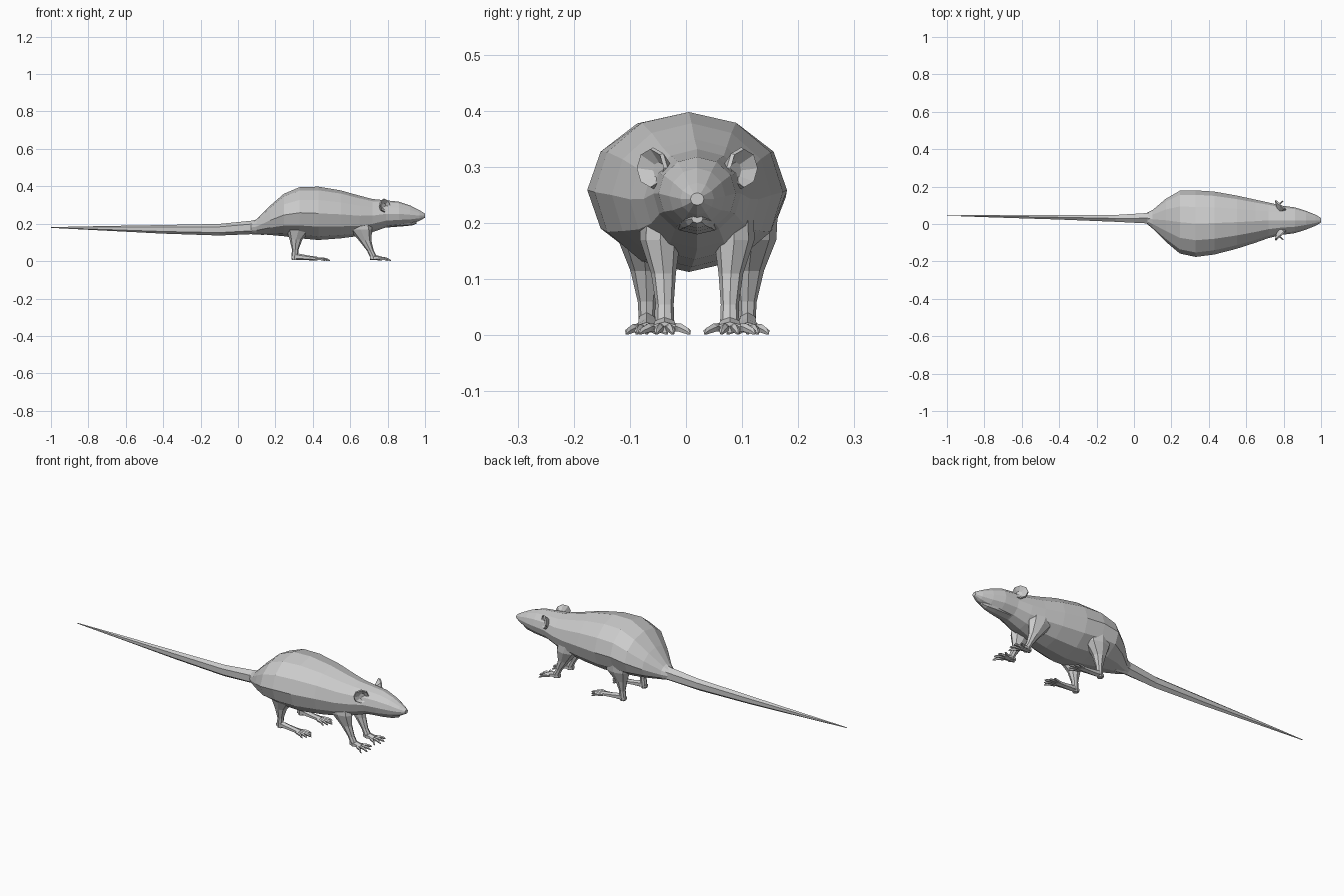
import bpy, bmesh, math
from mathutils import Vector, Matrix

MID_Y = 0.02  # the animal's midline sits slightly off the origin


def loft(bm, stations, n, axis='X', mat=None):
    """Skin elliptical rings (x, y, z, a, b): axis X -> a=y,b=z; axis Z -> a=x,b=y."""
    mat = mat or Matrix()
    rings = []
    for x, y, z, a, b in stations:
        ring = []
        for i in range(n):
            t = 2 * math.pi * i / n
            u, v = a * math.sin(t), b * math.cos(t)
            off = Vector((0, u, v)) if axis == 'X' else Vector((u, v, 0))
            ring.append(bm.verts.new(mat @ (Vector((x, y, z)) + off)))
        rings.append(ring)
    for r0, r1 in zip(rings, rings[1:]):
        for i in range(n):
            j = (i + 1) % n
            bm.faces.new((r0[i], r0[j], r1[j], r1[i]))
    bm.faces.new(rings[0])
    bm.faces.new(rings[-1])


def finish(name, bm, mirror=False):
    bmesh.ops.recalc_face_normals(bm, faces=bm.faces)
    me = bpy.data.meshes.new(name)
    bm.to_mesh(me)
    bm.free()
    ob = bpy.data.objects.new(name, me)
    ob.location.y = MID_Y
    bpy.context.collection.objects.link(ob)
    if mirror:
        m = ob.modifiers.new("Mirror", 'MIRROR')
        m.use_axis = (False, True, False)
    return ob


def toes(bm, x0, y0, z0, length, spread, width, count):
    """Fan of tapered toes, arched then touching the ground."""
    for i in range(count):
        f = 2 * i / (count - 1) - 1
        l = length * (1 - 0.35 * abs(f))
        y1 = y0 + f * width
        y2 = y0 + f * spread
        loft(bm, [(x0, y1, z0, .008, .008),
                  (x0 + l * .55, (y1 + y2) / 2, z0 - .001, .007, .008),
                  (x0 + l * .85, y2, .007, .005, .006),
                  (x0 + l, y2 + f * .003, .003, .001, .002)], 5)


# Body and head: x, y shift, half width, bottom, top
profile = [
    (.07, .010, .030, .150, .210), (.10, .005, .050, .145, .225),
    (.17, .000, .115, .140, .295), (.245, -.01, .168, .133, .360),
    (.33, -.018, .178, .122, .396), (.43, -.015, .168, .113, .398),
    (.55, -.01, .142, .122, .378), (.65, -.005, .115, .135, .350),
    (.72, 0, .095, .155, .332), (.79, 0, .078, .180, .325),
    (.86, 0, .069, .188, .318), (.92, 0, .050, .198, .298),
    (.97, 0, .030, .215, .272), (1.0, 0, .012, .232, .254)]
bm = bmesh.new()
loft(bm, [(x, y, (lo + hi) / 2, w, (hi - lo) / 2) for x, y, w, lo, hi in profile], 12)
finish("body", bm)

# Lower jaw
bm = bmesh.new()
loft(bm, [(.80, 0, .205, .045, .025), (.88, 0, .204, .035, .018),
          (.93, 0, .205, .022, .014), (.955, 0, .208, .010, .008)], 8)
finish("lower_jaw", bm)

# Tail
bm = bmesh.new()
loft(bm, [(.14, .008, .185, .045, .045), (.07, .011, .180, .032, .036),
          (-.10, .010, .168, .021, .031), (-.40, .016, .170, .014, .023),
          (-.75, .022, .176, .008, .011), (-1.0, .025, .180, .001, .002)], 6)
finish("tail", bm)

# Ears: cupped discs turned forward and outward
bm = bmesh.new()
turn = Matrix.Translation((.783, .080, .298)) @ Matrix.Rotation(math.radians(48), 4, 'Z')
loft(bm, [(-.025, -.012, -.008, .016, .018), (-.002, 0, 0, .039, .037),
          (.005, 0, 0, .036, .034), (-.010, -.006, -.004, .015, .015)], 8, 'X', turn)
finish("ears", bm, True)

# Front legs with paws
bm = bmesh.new()
loft(bm, [(.63, .060, .25, .075, .040), (.655, .066, .17, .062, .036),
          (.68, .060, .11, .033, .022), (.708, .058, .055, .018, .016),
          (.722, .058, .028, .019, .017), (.727, .058, .008, .016, .016)], 8, 'Z')
loft(bm, [(.705, .058, .018, .014, .012), (.735, .058, .019, .020, .014),
          (.770, .058, .014, .022, .010)], 6)
toes(bm, .755, .058, .014, .070, .042, .017, 4)
finish("front_legs", bm, True)

# Hind legs with long feet
bm = bmesh.new()
loft(bm, [(.33, .095, .25, .085, .050), (.325, .098, .17, .068, .043),
          (.31, .092, .115, .034, .027), (.306, .090, .060, .017, .016),
          (.303, .090, .025, .018, .014), (.303, .090, .006, .014, .012)], 8, 'Z')
loft(bm, [(.285, .090, .020, .010, .012), (.315, .090, .024, .016, .018),
          (.370, .090, .018, .017, .013), (.425, .090, .013, .021, .010)], 6)
toes(bm, .412, .090, .013, .080, .034, .016, 5)
finish("hind_legs", bm, True)
